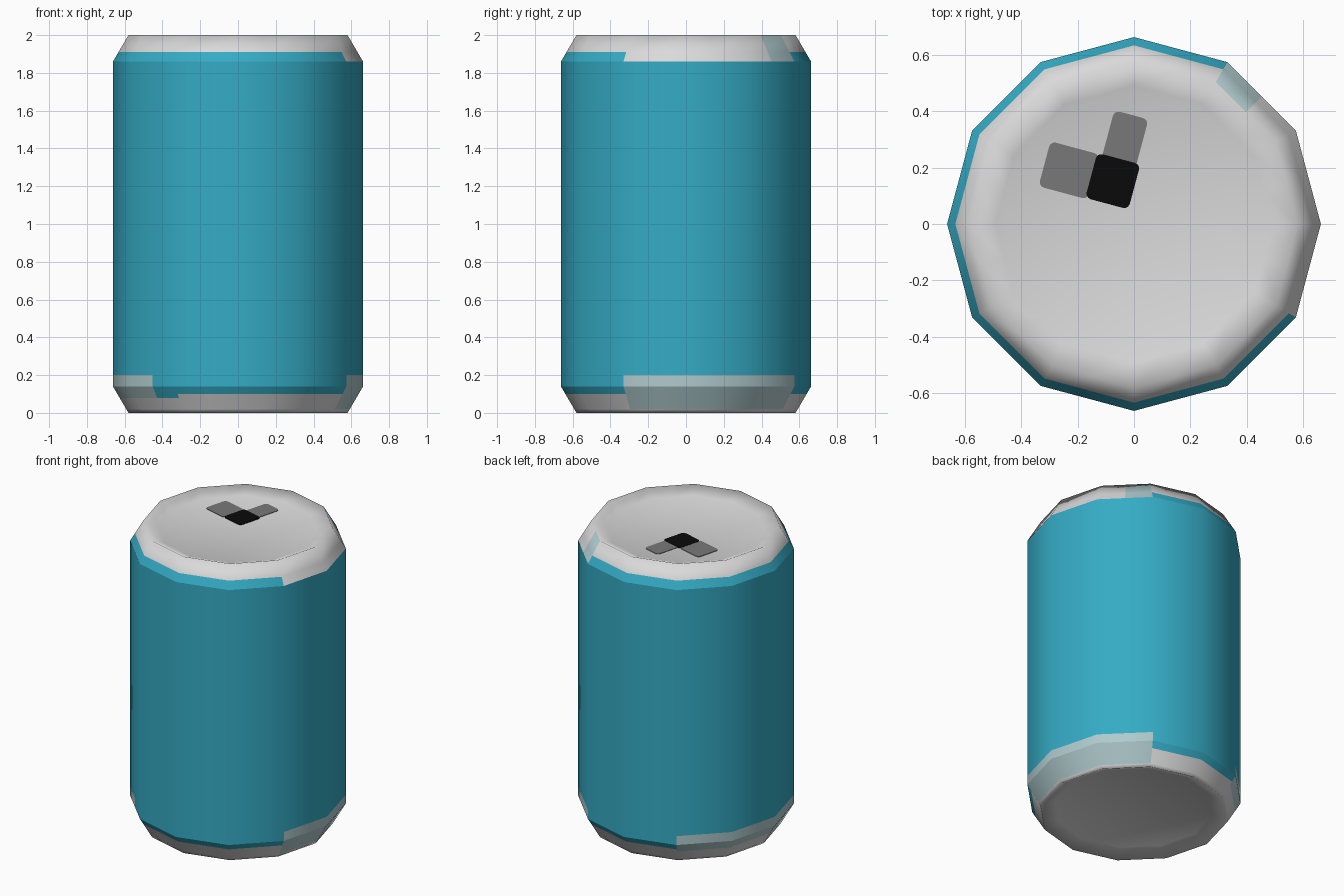
import bpy, bmesh, math
from mathutils import Matrix, Vector

if "Cube" in bpy.data.objects:
    bpy.data.objects.remove(bpy.data.objects["Cube"])


def make_mat(name, rgb):
    m = bpy.data.materials.new(name)
    m.diffuse_color = (*rgb, 1)
    m.use_nodes = True
    m.node_tree.nodes["Principled BSDF"].inputs["Base Color"].default_value = m.diffuse_color
    return m


teal = make_mat("teal paint", (0.035, 0.41, 0.56))
metal = make_mat("light metal", (0.70, 0.70, 0.70))
pale = make_mat("pale blue grey", (0.43, 0.59, 0.61))
grey = make_mat("mid grey", (0.19, 0.19, 0.19))
black = make_mat("black", (0.003, 0.003, 0.003))

TEAL, METAL, PALE = 0, 1, 2


def paint(ang, z, r):
    """Colour of a can face from its direction (degrees) and height."""
    right = ang < 60 or ang > 330
    left = 120 < ang < 225
    if r < 0.56 and (z > 1.9 or z < 0.1):      # recessed ends
        return METAL
    if z > 1.86:                               # top shoulder
        if 45 < ang < 60:
            return PALE
        return METAL if right or z > 1.91 else TEAL
    if z < 0.2:                                # bottom shoulder and worn band
        if z < 0.02:
            return METAL
        if right:
            return PALE
        if left:
            return PALE if z > 0.08 else METAL
        if 225 < ang < 240:
            return TEAL if z > 0.06 else METAL
        return METAL if z < 0.10 else TEAL
    return TEAL


def shoulder(z):
    """Radius on the sloped shoulder, by distance from the end."""
    return 0.58 + 0.082 * min(z / 0.14, 1)


# Can body: 12-sided lathe, each side split in two for the painted patches
profile = [(0.49, 0.04)]
profile += [(shoulder(z), z) for z in (0, 0.02, 0.08, 0.10, 0.14, 0.20)]
profile += [(shoulder(2 - z), z) for z in (1.86, 1.91, 2.0)]
profile += [(0.49, 1.963)]

bm = bmesh.new()
N = 24
rings = []
for r, z in profile:
    ring = []
    for i in range(N):
        a = math.radians(15 * i)
        rr = r * (math.cos(math.radians(15)) if i % 2 else 1)
        ring.append(bm.verts.new((rr * math.cos(a), rr * math.sin(a), z)))
    rings.append(ring)
for low, high in zip(rings, rings[1:]):
    for i in range(N):
        j = (i + 1) % N
        bm.faces.new((low[i], low[j], high[j], high[i]))
bm.faces.new(rings[0][::-1])
bm.faces.new(rings[-1])
for f in bm.faces:
    c = f.calc_center_median()
    f.smooth = True
    f.material_index = paint(math.degrees(math.atan2(c.y, c.x)) % 360, c.z, c.xy.length)
# hard crease between wall and shoulders
for e in bm.edges:
    za, zb = (v.co.z for v in e.verts)
    if abs(za - zb) < 1e-4 and (abs(za - 0.14) < 1e-4 or abs(za - 1.86) < 1e-4):
        e.smooth = False
mesh = bpy.data.meshes.new("can_body")
bm.to_mesh(mesh)
bm.free()
for m in (teal, metal, pale):
    mesh.materials.append(m)
bpy.context.collection.objects.link(bpy.data.objects.new("can_body", mesh))


# Opening and tab: thin rounded plates on the recessed lid
def plate(name, x, y, w, d, top, mat):
    bm = bmesh.new()
    bmesh.ops.create_cube(bm, size=1, matrix=Matrix.Diagonal((w, d, 0.006, 1)))
    upright = [e for e in bm.edges if abs(e.verts[0].co.z - e.verts[1].co.z) > 0.001]
    bmesh.ops.bevel(bm, geom=upright, offset=0.02, segments=3, profile=0.5, affect='EDGES')
    me = bpy.data.meshes.new(name)
    bm.to_mesh(me)
    bm.free()
    me.materials.append(mat)
    ob = bpy.data.objects.new(name, me)
    ob.location = (x, y, top - 0.003)
    ob.rotation_euler.z = math.radians(-15)
    bpy.context.collection.objects.link(ob)


plate("tab_back", -0.035, 0.29, 0.125, 0.20, 1.966, grey)
plate("tab_side", -0.23, 0.19, 0.18, 0.165, 1.9665, grey)
plate("opening", -0.075, 0.152, 0.158, 0.165, 1.968, black)
